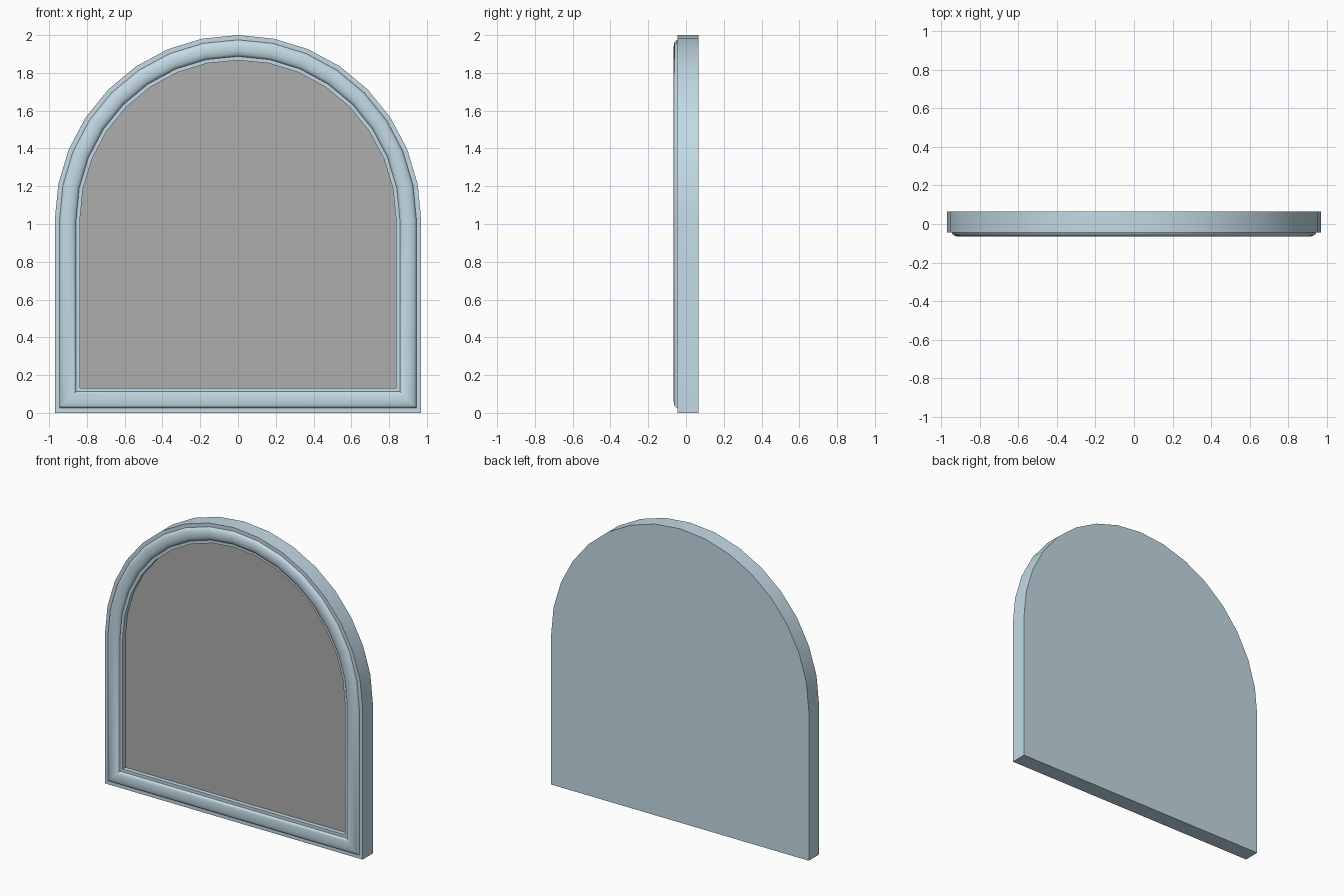
import bpy, math

cube = bpy.data.objects.get("Cube")
if cube:
    bpy.data.objects.remove(cube, do_unlink=True)

HALF_W, SPRING, RISE = 0.97, 1.02, 0.98
FRONT, BACK, PANEL_Y = -0.045, 0.065, -0.015
INNER = 0.133


def material(name, rgb):
    m = bpy.data.materials.new(name)
    m.use_nodes = True
    m.diffuse_color = (*rgb, 1)
    m.node_tree.nodes["Principled BSDF"].inputs["Base Color"].default_value = (*rgb, 1)
    return m


def arch(inset, y, steps=16):
    """Round-topped outline, inset evenly from the outer edge."""
    a, b = HALF_W - inset, RISE - inset
    pts = [(a, y, inset)]
    for i in range(steps + 1):
        t = math.pi * i / steps
        pts.append((a * math.cos(t), y, SPRING + b * math.sin(t)))
    return pts + [(-a, y, inset)]


def build(name, rings, mat, cap_first=False):
    """Join successive outlines with quads."""
    n = len(rings[0])
    verts = [p for ring in rings for p in ring]
    faces = []
    for r in range(len(rings) - 1):
        for i in range(n):
            j = (i + 1) % n
            faces.append((r * n + i, r * n + j, (r + 1) * n + j, (r + 1) * n + i))
    if cap_first:
        faces.append(tuple(reversed(range(n))))
    mesh = bpy.data.meshes.new(name)
    mesh.from_pydata(verts, [], faces)
    mesh.materials.append(mat)
    obj = bpy.data.objects.new(name, mesh)
    bpy.context.collection.objects.link(obj)
    return obj


blue = material("pale blue paint", (0.55, 0.70, 0.78))
grey = material("grey panel", (0.42, 0.42, 0.42))

# Frame section: back edge, outer step, rounded bead, inner lip, recess wall
section = [(0, BACK), (0, FRONT), (0.025, FRONT)]
bead_mid, bead_r, bead_h = 0.069, 0.044, 0.021
for k in range(1, 8):
    t = math.pi * k / 8
    section.append((bead_mid - bead_r * math.cos(t), FRONT - bead_h * math.sin(t)))
section += [(0.113, FRONT), (INNER, FRONT), (INNER, PANEL_Y)]
frame = build("arched_frame", [arch(d, y) for d, y in section], blue, cap_first=True)

# Recessed panel
panel = build("inset_panel", [arch(INNER, PANEL_Y)], grey)
panel.data.clear_geometry()
outline = arch(INNER, PANEL_Y)
panel.data.from_pydata(outline, [], [tuple(range(len(outline)))])

# Outward normals and smooth shading with crisp corners
for obj in (frame, panel):
    obj.data.update()
    bpy.ops.object.select_all(action="DESELECT")
    obj.select_set(True)
    bpy.context.view_layer.objects.active = obj
    bpy.ops.object.shade_smooth_by_angle(angle=math.radians(35))
